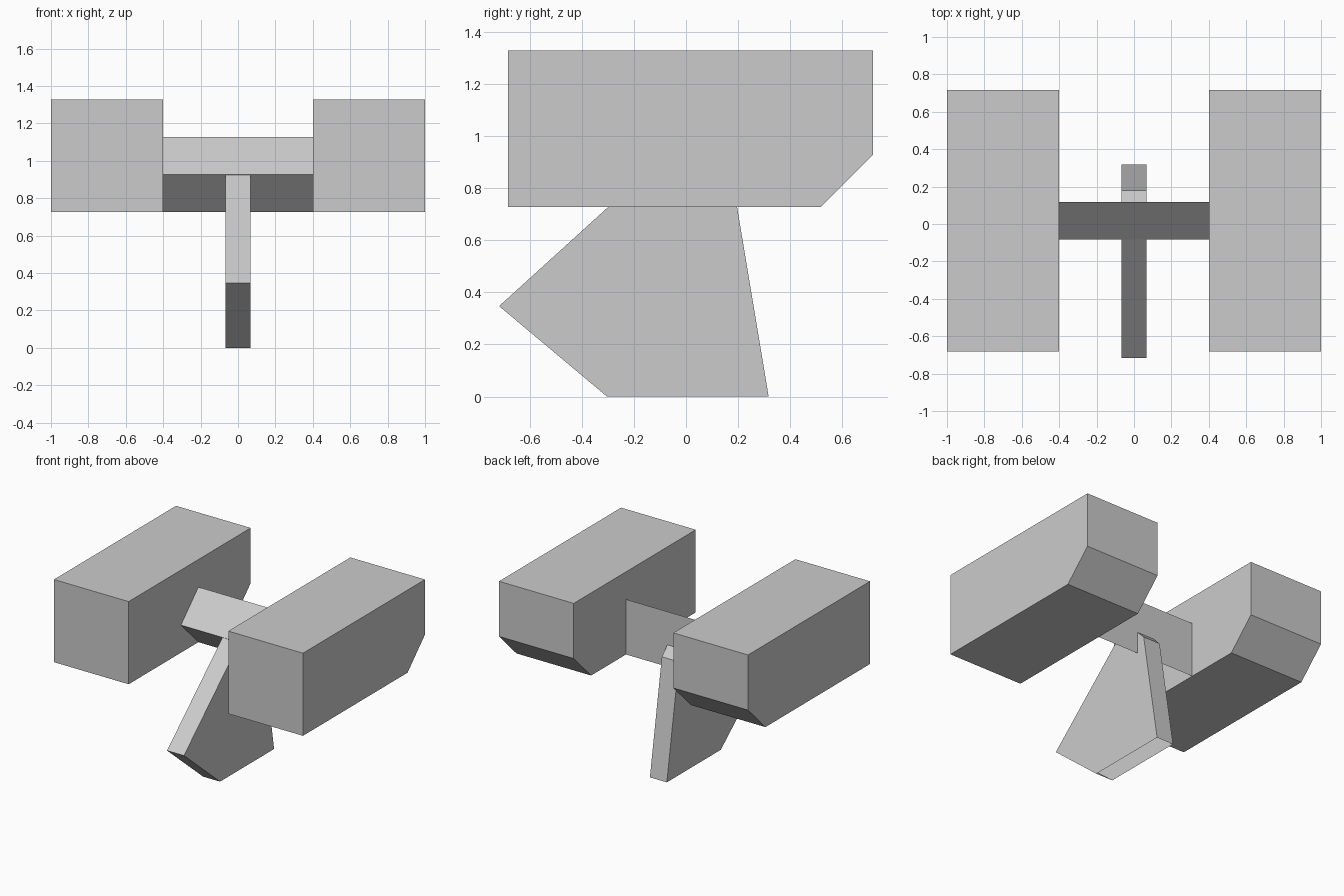
import bpy
import bmesh

cube = bpy.data.objects.get("Cube")
if cube:
    bpy.data.objects.remove(cube, do_unlink=True)

grey = bpy.data.materials.new("plain_grey")
grey.use_nodes = True
colour = (0.6, 0.6, 0.6, 1)
grey.diffuse_color = colour
grey.node_tree.nodes["Principled BSDF"].inputs["Base Color"].default_value = colour


def prism(name, profile, x0, x1, open_bottom=False):
    """Extrude a (y, z) side profile from x0 to x1."""
    bm = bmesh.new()
    face = bm.faces.new([bm.verts.new((x0, y, z)) for y, z in profile])
    geom = bmesh.ops.extrude_face_region(bm, geom=[face], use_keep_orig=True)["geom"]
    moved = [v for v in geom if isinstance(v, bmesh.types.BMVert)]
    bmesh.ops.translate(bm, verts=moved, vec=(x1 - x0, 0, 0))
    bmesh.ops.recalc_face_normals(bm, faces=bm.faces)
    if open_bottom:
        base = [f for f in bm.faces if all(v.co.z < 0.001 for v in f.verts)]
        bmesh.ops.delete(bm, geom=base, context="FACES_ONLY")
    mesh = bpy.data.meshes.new(name)
    bm.to_mesh(mesh)
    bm.free()
    mesh.materials.append(grey)
    obj = bpy.data.objects.new(name, mesh)
    bpy.context.collection.objects.link(obj)
    return obj


# Side pods with a chamfered lower rear edge
pod = [(-0.683, 0.727), (0.517, 0.727), (0.717, 0.927), (0.717, 1.327), (-0.683, 1.327)]
prism("left_pod", pod, 0.4, 1.0)
prism("right_pod", pod, -1.0, -0.4)

# Triangular crossbar joining the pods
bar = [(-0.083, 0.927), (0.117, 0.727), (0.117, 1.127)]
prism("crossbar", bar, -0.4, 0.4)

# Central fin hanging below the crossbar, hollow with an open base
fin = [(-0.717, 0.347), (-0.303, 0), (0.317, 0), (0.18, 0.823), (0.002, 1.0)]
prism("central_fin", fin, -0.068, 0.068, open_bottom=True)
